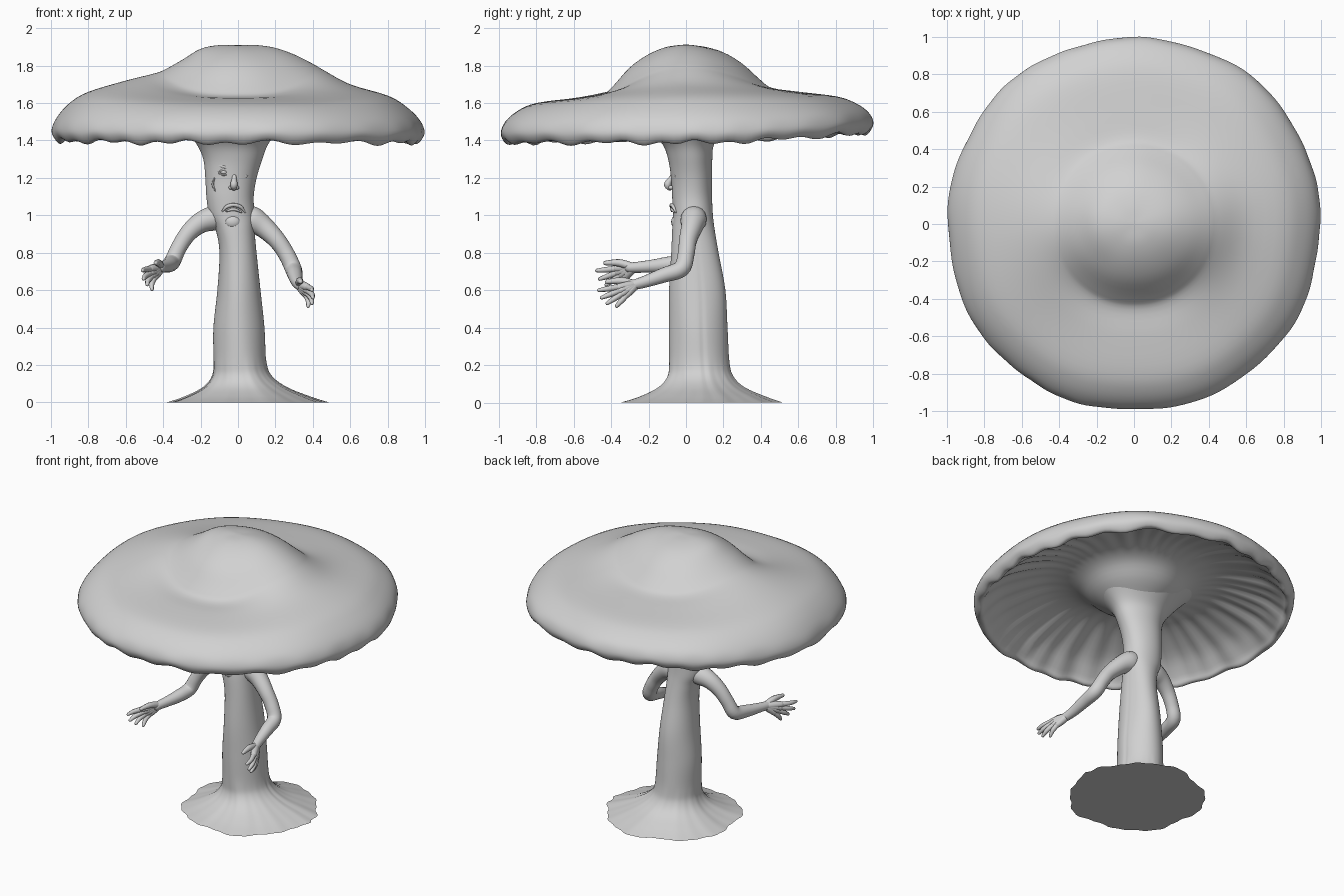
import bpy
import math
from math import sin, cos, tau
from mathutils import Vector, Quaternion

cube = bpy.data.objects.get("Cube")
if cube:
    bpy.data.objects.remove(cube, do_unlink=True)

grey = bpy.data.materials.new("plain grey")
grey.use_nodes = True
grey.diffuse_color = (0.64, 0.64, 0.64, 1)
bsdf = next(n for n in grey.node_tree.nodes if n.type == "BSDF_PRINCIPLED")
bsdf.inputs["Base Color"].default_value = grey.diffuse_color
bsdf.inputs["Roughness"].default_value = 0.8


def spline(points, steps):
    """Catmull-Rom resampling of points of any dimension."""
    result = []
    last = len(points) - 1
    for i in range(last):
        quad = [points[max(0, min(last, i + k))] for k in (-1, 0, 1, 2)]
        for s in range(steps):
            t = s / steps
            result.append([
                b + t / 2 * (c - a + t * (2*a - 5*b + 4*c - d + t * (3*(b - c) + d - a)))
                for a, b, c, d in zip(*quad)])
    return result + [list(points[-1])]


def loft(name, rings):
    """Skin a row of closed rings with quads and cap both ends."""
    n = len(rings[0])
    verts = [v for ring in rings for v in ring]
    faces = [tuple(reversed(range(n))), tuple(range(len(verts) - n, len(verts)))]
    for r in range(len(rings) - 1):
        for i in range(n):
            j = (i + 1) % n
            faces.append((r*n + i, r*n + j, r*n + n + j, r*n + n + i))
    mesh = bpy.data.meshes.new(name)
    mesh.from_pydata(verts, [], faces)
    mesh.materials.append(grey)
    mesh.shade_smooth()
    mesh.set_sharp_from_angle(angle=math.radians(60))
    obj = bpy.data.objects.new(name, mesh)
    bpy.context.collection.objects.link(obj)


def tube(name, points, sides=12, steps=5):
    """Tapered limb through (x, y, z, radius) points with a rounded tip."""
    path = spline(points, steps)
    centres = [Vector(p[:3]) for p in path]
    radii = [max(p[3], 0.001) for p in path]
    end, way, rad = centres[-1], (centres[-1] - centres[-2]).normalized(), radii[-1]
    for a in (0.5, 0.9, 1.3, 1.5):
        centres.append(end + way * rad * sin(a))
        radii.append(rad * cos(a))
    side, old, rings = None, None, []
    for i, c in enumerate(centres):
        tangent = (centres[min(i + 1, len(centres) - 1)] - centres[max(i - 1, 0)]).normalized()
        if side is None:
            side = tangent.orthogonal().normalized()
        else:
            side = old.rotation_difference(tangent) @ side
        old = tangent
        rings.append([c + Quaternion(tangent, tau * k / sides) @ side * radii[i]
                      for k in range(sides)])
    loft(name, rings)


def blob(name, centre, size, n=16):
    """Ellipsoid."""
    rings = []
    for r in range(n - 1):
        a = math.pi * (r + 1) / n
        rings.append([Vector(centre) + Vector((
            size[0] * sin(a) * cos(tau * k / n), size[1] * sin(a) * sin(tau * k / n),
            -size[2] * cos(a))) for k in range(n)])
    loft(name, rings)


# Cap: radius, then top height towards +x, -x, +y, -y
CAP = [
    (0.01, 1.91, 1.91, 1.91, 1.91), (.1, 1.91, 1.91, 1.9, 1.9),
    (.2, 1.895, 1.89, 1.87, 1.86), (.3, 1.86, 1.83, 1.81, 1.79),
    (.4, 1.81, 1.775, 1.72, 1.68), (.46, 1.775, 1.755, 1.68, 1.635),
    (.6, 1.7, 1.72, 1.66, 1.625), (.8, 1.64, 1.66, 1.635, 1.6),
    (.9, 1.58, 1.6, 1.6, 1.56), (.97, 1.51, 1.52, 1.55, 1.5),
    (.995, 1.44, 1.45, 1.49, 1.44)]
# Underside: radius, height against the rim
UNDER = [(.975, -.045), (.945, -.05), (.91, -.01), (.8, .07), (.6, .14),
         (.46, .15), (.35, .115), (.25, .03), (.12, -.05)]


def cap_column(a):
    wx = abs(cos(a)) ** 3
    ix, iy = (1 if cos(a) > 0 else 2), (3 if sin(a) > 0 else 4)
    col = [(p[0], p[ix] * wx + p[iy] * (1 - wx)) for p in CAP]
    rim = col[-1][1]
    for r, dz in UNDER:
        base = 1.45 + (rim - 1.45) * min(1, max(0, (r - .5) / .4))
        col.append((r, base + dz))
    ripple = sin(27 * a + 2 * sin(3 * a)) + .8 * sin(13 * a + 1)
    gill = sin(40 * a + 2 * sin(5 * a)) + .5 * sin(23 * a)
    wave = .012 * sin(2 * a) ** 2 + .005 * sin(9 * a)
    out = []
    for k, (r, z) in enumerate(spline(col, 4)):
        part = k / 4
        edge = max(0, 1 - abs(part - 11.5) / 2.5)
        under = max(0, 1 - abs(part - 14) / 2.5)
        r2 = r * (1 + wave * r) + .003 * ripple * edge
        out.append(Vector((r2 * cos(a), r2 * sin(a),
                           z + .009 * ripple * edge + .007 * gill * under)))
    return out


columns = [cap_column(tau * i / 192) for i in range(192)]
loft("mushroom_cap", [list(ring) for ring in zip(*columns)])

# Trunk: height, left and right limits in x, front and back limits in y
TRUNK = [
    (0, -.38, .47, -.345, .5), (.03, -.29, .38, -.25, .42), (.08, -.19, .26, -.15, .31),
    (.14, -.14, .18, -.1, .25), (.22, -.13, .15, -.09, .23), (.4, -.13, .14, -.09, .22),
    (.6, -.11, .12, -.09, .21), (.8, -.1, .1, -.08, .175), (.92, -.12, .09, -.075, .155),
    (1, -.155, .09, -.07, .145), (1.1, -.17, .085, -.075, .14),
    (1.2, -.175, .1, -.08, .14), (1.3, -.185, .13, -.095, .14),
    (1.38, -.22, .16, -.125, .15), (1.46, -.28, .22, -.2, .21),
    (1.54, -.35, .3, -.29, .29), (1.61, -.42, .39, -.37, .37)]
rings = []
for z, x0, x1, y0, y1 in spline(TRUNK, 5):
    root = max(0, 1 - z / .25)
    ring = []
    for i in range(96):
        a = tau * i / 96
        bump = 1 + root * (.03 * sin(5 * a + 1) + .02 * sin(9 * a) + .01 * sin(23 * a))
        bump += .012 * sin(4 * a + 5 * z) * min(1, 3 * z)
        bump -= .05 * math.exp(-((a - .15) / .07) ** 2) * max(0, 1 - z)
        ring.append(Vector(((x0 + x1) / 2 + (x1 - x0) / 2 * cos(a) * bump,
                            (y0 + y1) / 2 + (y1 - y0) / 2 * sin(a) * bump, z)))
    rings.append(ring)
loft("trunk", rings)


# Arms and hands
def hand(side, wrist, tips, thumb):
    w = Vector(wrist)
    bow = Vector((.014 if w.x > 0 else -.014, 0, 0))
    for i, tip in enumerate(Vector(t) for t in tips):
        knuckle = w.lerp(tip, .45) + bow
        tube(f"{side}_palm_{i + 1}", [(*w, .024), (*w.lerp(knuckle, .5), .024),
                                      (*knuckle, .02)], 10, 3)
        tube(f"{side}_finger_{i + 1}", [(*knuckle, .017), (*(w.lerp(tip, .75) + bow), .015),
                                        (*tip, .01)], 8, 4)
    t = Vector(thumb)
    tube(side + "_thumb", [(*w, .022), (*(w.lerp(t, .5) + Vector((0, 0, .012))), .02),
                           (*t, .012)], 8, 4)


tube("right_arm", [(-.07, .04, 1, .06), (-.13, .035, .985, .066), (-.2, .025, .96, .056),
                   (-.265, .01, .905, .047), (-.315, -.005, .83, .043),
                   (-.35, -.03, .755, .044), (-.37, -.12, .735, .04),
                   (-.395, -.22, .725, .032), (-.415, -.3, .72, .027)], 16)
hand("right", (-.41, -.28, .722),
     [(-.46, -.38, .605), (-.485, -.425, .63), (-.505, -.46, .66), (-.51, -.475, .705)],
     (-.44, -.43, .745))
tube("left_arm", [(.03, .045, 1, .06), (.08, .04, .975, .07), (.14, .03, .935, .058),
                  (.21, .01, .865, .048), (.26, 0, .79, .045), (.295, -.025, .715, .045),
                  (.305, -.12, .68, .04), (.315, -.22, .645, .032), (.33, -.29, .625, .027)], 16)
hand("left", (.325, -.27, .63),
     [(.375, -.37, .515), (.395, -.42, .53), (.4, -.45, .56), (.395, -.465, .6)],
     (.335, -.42, .645))


# Face
def front(x):
    return .03 - .11 * math.sqrt(max(0, 1 - ((x + .045) / .135) ** 2))


def ridge(name, points, radius):
    pts = [(x, front(x) + .002, z, radius * (.4 if i in (0, len(points) - 1) else 1))
           for i, (x, z) in enumerate(points)]
    tube(name, pts, 8, 4)


for name, x, z, s in (("right", -.075, 1.23, -1), ("left", .035, 1.21, 1)):
    blob(name + "_eye", (x, front(x) + .003, z), (.018, .009, .01))
    ridge(name + "_upper_lid", [(x - .032, z), (x, z + .014), (x + .032, z)], .006)
    ridge(name + "_lower_lid", [(x - .028, z - .006), (x, z - .015), (x + .028, z - .006)], .005)
    ridge(name + "_brow", [(x - s * .035, z + .016), (x, z + .03), (x + s * .035, z + .036)], .009)
ridge("cheek_wrinkle", [(-.125, 1.2), (-.135, 1.165), (-.122, 1.13)], .006)
tube("nose", [(-.02, -.066, 1.225, .01), (-.02, -.082, 1.195, .013), (-.022, -.098, 1.165, .02),
              (-.022, -.088, 1.147, .015)], 12, 4)
for side, x in (("right", -.038), ("left", -.006)):
    blob(side + "_nostril", (x, -.08, 1.148), (.012, .014, .011))
ridge("upper_lip", [(-.085, 1.02), (-.06, 1.046), (-.022, 1.055), (.015, 1.044), (.038, 1.015)],
      .01)
ridge("lower_lip", [(-.068, 1.02), (-.022, 1.032), (.022, 1.015)], .009)
blob("chin", (-.028, -.055, .965), (.042, .024, .035))
